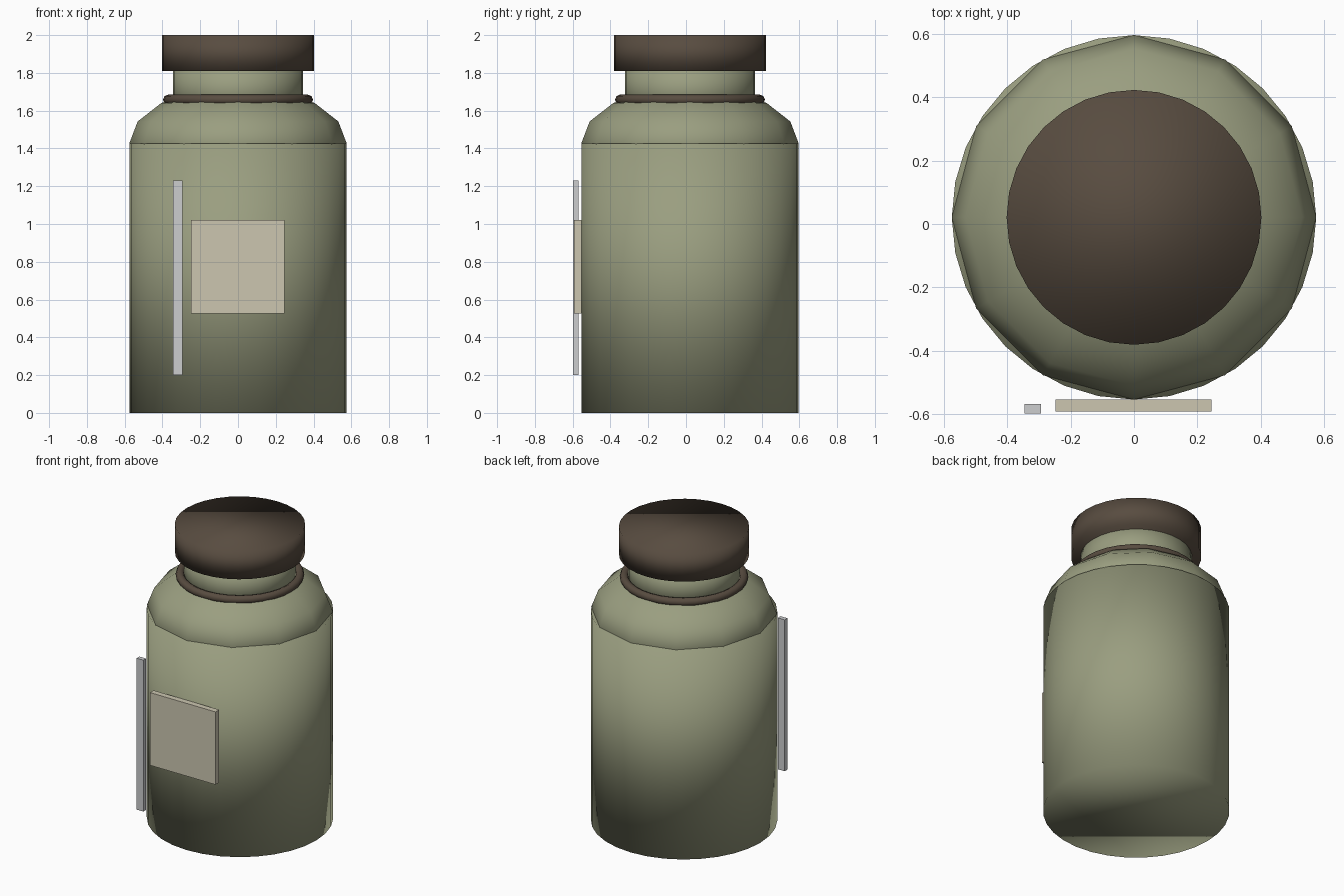
import bpy

if "Cube" in bpy.data.objects:
    bpy.data.objects.remove(bpy.data.objects["Cube"])

CY = 0.021  # the jar sits slightly behind the centre


def srgb(r, g, b):
    return [((c / 255 + 0.055) / 1.055) ** 2.4 for c in (r, g, b)] + [1.0]


def material(name, rgb):
    m = bpy.data.materials.new(name)
    m.diffuse_color = srgb(*rgb)
    m.use_nodes = True
    m.node_tree.nodes["Principled BSDF"].inputs["Base Color"].default_value = m.diffuse_color
    return m


GREEN = material("sage_green", (154, 158, 128))
BROWN = material("dark_brown", (88, 76, 64))
CREAM = material("cream", (204, 198, 176))
GREY = material("light_grey", (204, 205, 207))


def finish(name, mat, smooth):
    ob = bpy.context.object
    ob.name = name
    ob.data.materials.append(mat)
    if smooth:
        bpy.ops.object.shade_smooth()
    return ob


def cylinder(name, r, z0, z1, mat):
    bpy.ops.mesh.primitive_cylinder_add(
        vertices=32, radius=r, depth=z1 - z0, location=(0, CY, (z0 + z1) / 2))
    return finish(name, mat, True)


def box(name, lo, hi, mat):
    bpy.ops.mesh.primitive_cube_add(
        size=1, location=[(a + b) / 2 for a, b in zip(lo, hi)])
    bpy.context.object.scale = [b - a for a, b in zip(lo, hi)]
    return finish(name, mat, False)


# Jar body, neck and lid
cylinder("body", 0.575, 0.0, 1.425, GREEN)
cylinder("neck", 0.345, 1.58, 1.85, GREEN)
cylinder("lid", 0.402, 1.81, 2.0, BROWN)

# Faceted shoulder: a flattened coarse sphere, lower half inside the body
bpy.ops.mesh.primitive_uv_sphere_add(
    segments=12, ring_count=8, radius=0.575, location=(0, CY, 1.428))
bpy.context.object.scale.z = 0.30 / 0.575
finish("shoulder", GREEN, True)

# Ring around the base of the neck
bpy.ops.mesh.primitive_torus_add(
    major_segments=32, minor_segments=8, major_radius=0.37,
    minor_radius=0.027, location=(0, CY, 1.658))
finish("neck_ring", BROWN, True)

# Label and side strip on the front
box("label", (-0.248, -0.592, 0.525), (0.245, -0.553, 1.02), CREAM)
box("strip", (-0.345, -0.598, 0.20), (-0.294, -0.568, 1.23), GREY)
